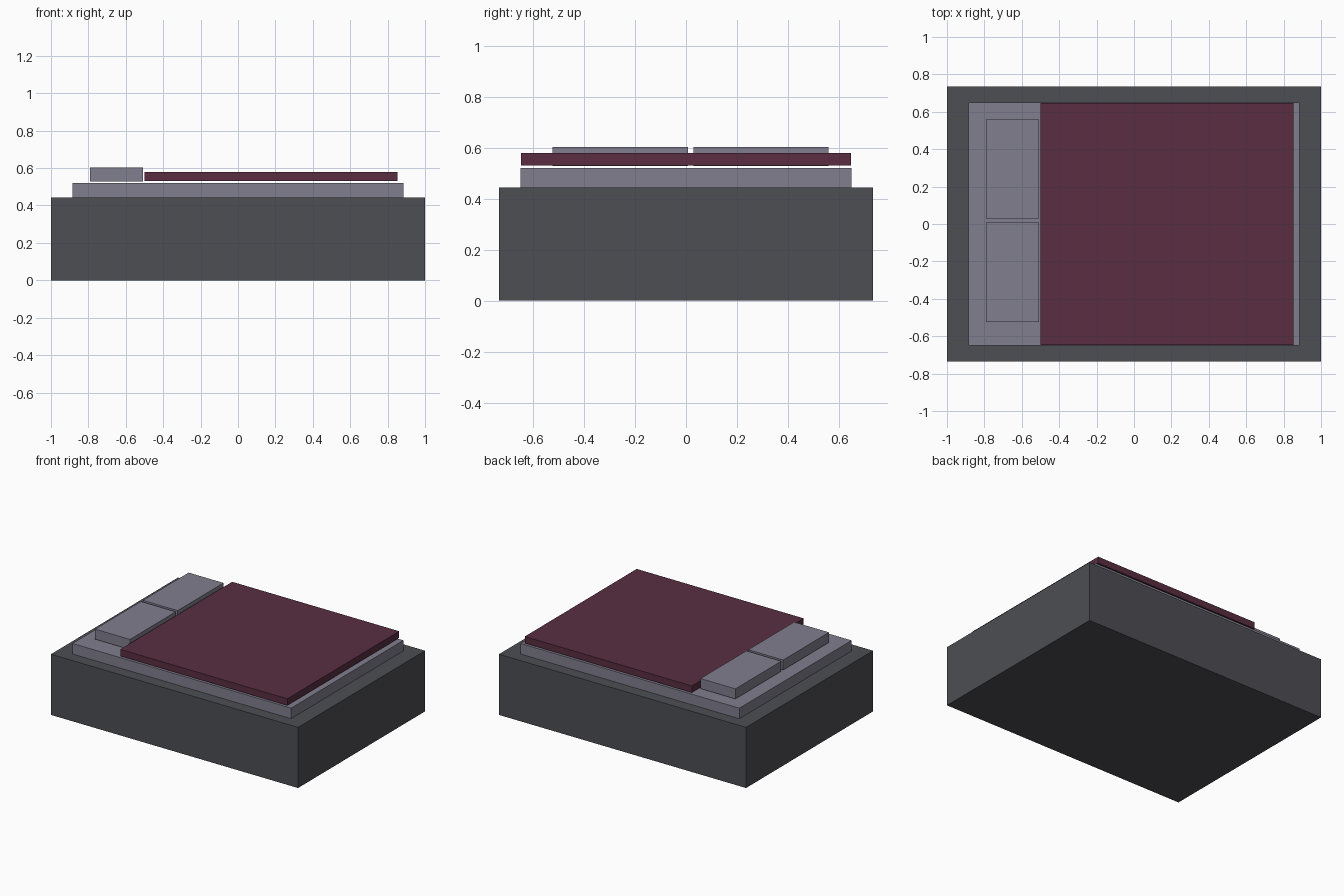
import bpy
import bmesh
from mathutils import Vector

if "Cube" in bpy.data.objects:
    bpy.data.objects.remove(bpy.data.objects["Cube"])


def material(name, rgb):
    mat = bpy.data.materials.new(name)
    mat.diffuse_color = (*rgb, 1)
    mat.use_nodes = True
    mat.node_tree.nodes["Principled BSDF"].inputs["Base Color"].default_value = mat.diffuse_color
    return mat


def box(name, low, high, mat):
    """Axis-aligned block between two opposite corners."""
    low, high = Vector(low), Vector(high)
    bm = bmesh.new()
    bmesh.ops.create_cube(bm, size=1)
    bmesh.ops.scale(bm, vec=high - low, verts=bm.verts)
    bmesh.ops.translate(bm, vec=(low + high) / 2, verts=bm.verts)
    mesh = bpy.data.meshes.new(name)
    bm.to_mesh(mesh)
    bm.free()
    mesh.materials.append(mat)
    obj = bpy.data.objects.new(name, mesh)
    bpy.context.collection.objects.link(obj)
    return obj


charcoal = material("charcoal", (0.075, 0.077, 0.087))
linen = material("linen", (0.22, 0.21, 0.27))
wine = material("wine", (0.1, 0.027, 0.053))

# Bed base and mattress
box("bed_base", (-1, -0.734, 0), (1, 0.734, 0.444), charcoal)
box("mattress", (-0.886, -0.649, 0.444), (0.884, 0.649, 0.521), linen)

# Blanket floats just above the mattress
box("blanket", (-0.5, -0.647, 0.531), (0.852, 0.647, 0.58), wine)

# Two pillows side by side at the head end
for side, y in (("front", -0.523), ("back", 0.029)):
    box(f"{side}_pillow", (-0.791, y, 0.529), (-0.509, y + 0.53, 0.603), linen)
